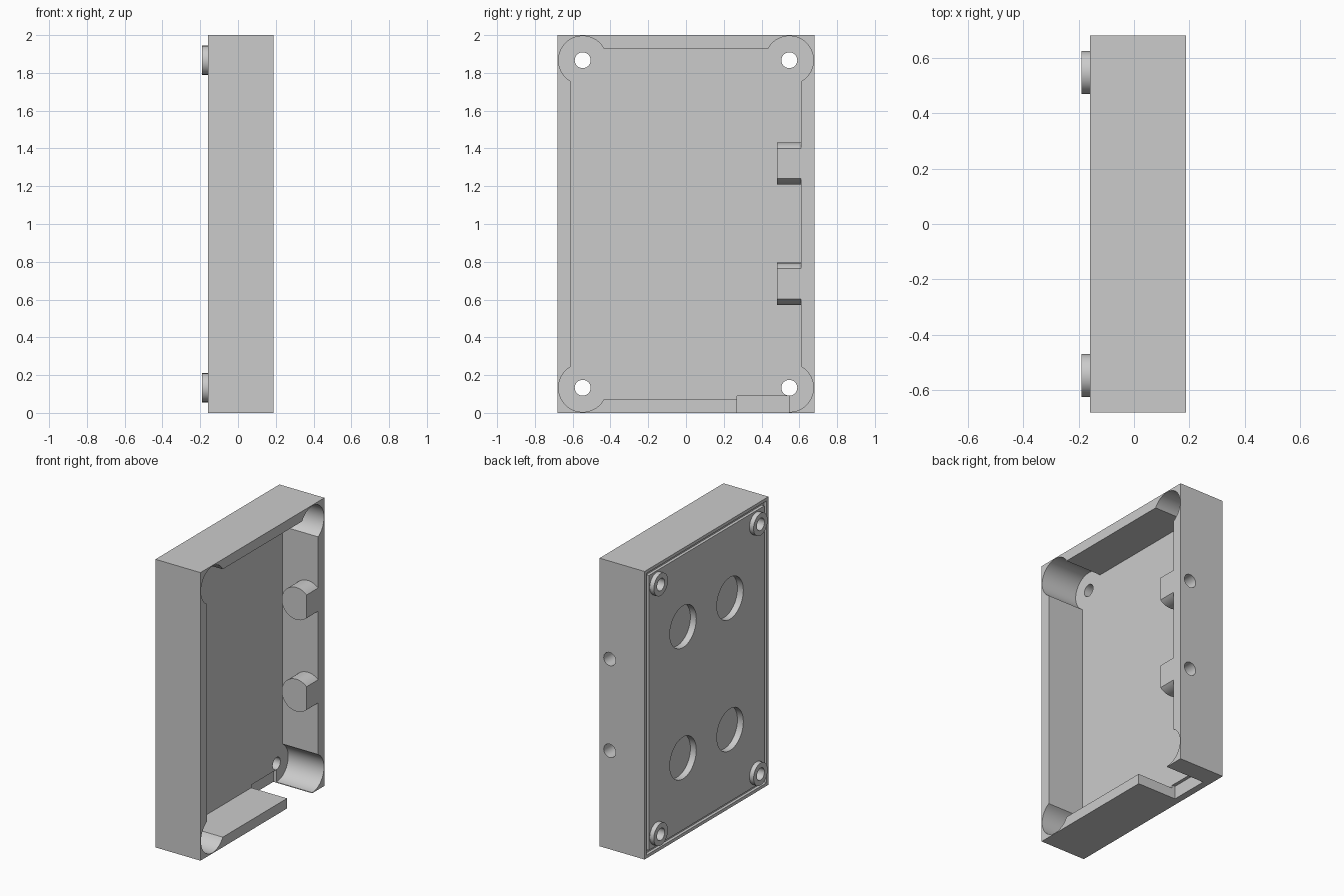
import bpy, bmesh, math
from mathutils import Vector

if "Cube" in bpy.data.objects:
    bpy.data.objects.remove(bpy.data.objects["Cube"])

# Main dimensions
X0, X1 = -0.158, 0.188        # back face and open rim of the case
HY = 0.68                     # half width
WALL = 0.07
FLOOR = -0.087                # inner floor
CY, CZ = 0.547, 0.867         # corner screw positions, z measured from z = 1
CORNERS = [(sy * CY, 1 + sz * CZ) for sy in (-1, 1) for sz in (-1, 1)]

grey = bpy.data.materials.new("grey_plastic")
grey.diffuse_color = (0.6, 0.6, 0.6, 1)
grey.use_nodes = True
grey.node_tree.nodes["Principled BSDF"].inputs["Base Color"].default_value = grey.diffuse_color


def prism(name, pts, a, b, axis="x"):
    """Extrude a closed outline from a to b along x (points y,z) or y (points x,z)."""
    bm = bmesh.new()
    place = (lambda p: (a, p[0], p[1])) if axis == "x" else (lambda p: (p[0], a, p[1]))
    face = bm.faces.new([bm.verts.new(place(p)) for p in pts])
    ext = bmesh.ops.extrude_face_region(bm, geom=[face])
    shift = Vector((b - a, 0, 0)) if axis == "x" else Vector((0, b - a, 0))
    bmesh.ops.translate(bm, vec=shift,
                        verts=[v for v in ext["geom"] if isinstance(v, bmesh.types.BMVert)])
    bmesh.ops.recalc_face_normals(bm, faces=bm.faces)
    me = bpy.data.meshes.new(name)
    bm.to_mesh(me)
    bm.free()
    me.materials.append(grey)
    ob = bpy.data.objects.new(name, me)
    bpy.context.collection.objects.link(ob)
    return ob


def rect(y0, y1, z0, z1):
    return [(y0, z0), (y1, z0), (y1, z1), (y0, z1)]


def circle(u, v, r, n=48):
    return [(u + r * math.cos(2 * math.pi * i / n), v + r * math.sin(2 * math.pi * i / n))
            for i in range(n)]


def combine(target, tool, op="DIFFERENCE"):
    """Apply a boolean and remove the tool object."""
    mod = target.modifiers.new("cut", "BOOLEAN")
    mod.operation, mod.solver, mod.object = op, "EXACT", tool
    bpy.context.view_layer.update()
    dg = bpy.context.evaluated_depsgraph_get()
    me = bpy.data.meshes.new_from_object(target.evaluated_get(dg))
    target.modifiers.clear()
    target.data = me
    bpy.data.objects.remove(tool)


# Outer shell block
case = prism("case", rect(-HY, HY, 0, 2), X0, X1)

# Cavity outline: rectangle with a round bulge at each corner
R = 0.128
open_angle = math.acos((HY - WALL - CY) / R)
outline = []
for k, (sy, sz) in enumerate([(1, 1), (-1, 1), (-1, -1), (1, -1)]):
    start = k * math.pi / 2 - open_angle
    span = math.pi / 2 + 2 * open_angle
    for i in range(33):
        t = start + span * i / 32
        outline.append((sy * CY + R * math.cos(t), 1 + sz * CZ + R * math.sin(t)))
cavity = prism("cavity", outline, FLOOR, 0.3)

# Side screw bosses are kept solid inside the cavity
SIDE_Z = (0.683, 1.32)
for z in SIDE_Z:
    combine(cavity, prism("boss", circle(0.11, z, 0.112), 0.483, 0.75, "y"))
combine(case, cavity)

# Cable notch in the bottom wall
combine(case, prism("notch", rect(0.27, 0.545, -0.1, 0.09), -0.11, 0.3))

# Seal groove around the back face
groove = prism("groove", rect(-0.658, 0.658, 0.022, 1.978), -0.3, X0 + 0.02)
combine(groove, prism("groove_core", rect(-0.634, 0.634, 0.046, 1.954), -0.4, 0.1))
combine(case, groove)

# Round blind pockets in the back face
for y in (-0.258, 0.258):
    for z in (0.544, 1.456):
        combine(case, prism("pocket", circle(y, z, 0.145), -0.3, X0 + 0.045))

# Corner feet, then through holes
for y, z in CORNERS:
    combine(case, prism("foot", circle(y, z, 0.077), -0.19, -0.12), "UNION")
for y, z in CORNERS:
    combine(case, prism("screw_hole", circle(y, z, 0.042, 32), -0.4, 0.4))

# Blind screw holes in the side wall
for z in SIDE_Z:
    combine(case, prism("side_hole", circle(0.11, z, 0.046, 32), 0.52, 0.9, "y"))

# Smooth the round walls, keep corners crisp
bpy.ops.object.select_all(action="DESELECT")
case.select_set(True)
bpy.context.view_layer.objects.active = case
bpy.ops.object.shade_smooth_by_angle(angle=math.radians(30))
